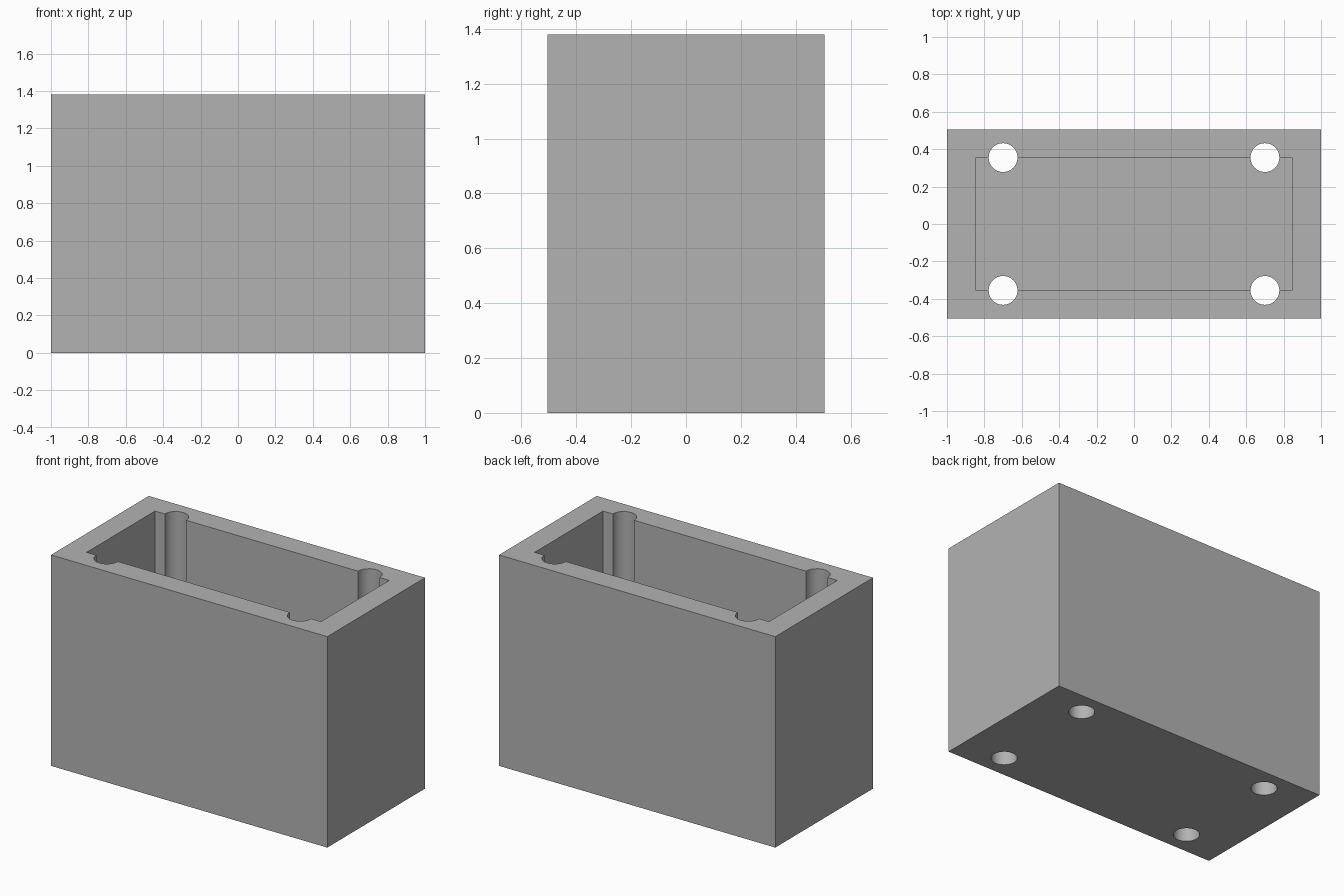
import bpy

old = bpy.data.objects.get("Cube")
if old:
    bpy.data.objects.remove(old, do_unlink=True)

WIDTH, DEPTH, HEIGHT = 2.0, 1.01, 1.38
WALL, FLOOR = 0.152, 0.15
HOLE_X, HOLE_Y, HOLE_R = 0.7, 0.355, 0.077

grey = bpy.data.materials.new("plain grey")
grey.use_nodes = True
colour = (0.45, 0.45, 0.45, 1)
grey.diffuse_color = colour
grey.node_tree.nodes["Principled BSDF"].inputs["Base Color"].default_value = colour


def box(name, size, bottom):
    bpy.ops.mesh.primitive_cube_add(size=1, location=(0, 0, bottom + size[2] / 2))
    ob = bpy.context.object
    ob.name = name
    ob.scale = size
    bpy.ops.object.transform_apply(location=True, rotation=False, scale=True)
    ob.data.materials.append(grey)
    return ob


def cut(target, cutter):
    cutter.hide_render = True
    mod = target.modifiers.new(cutter.name, 'BOOLEAN')
    mod.operation = 'DIFFERENCE'
    mod.solver = 'EXACT'
    mod.object = cutter
    bpy.context.view_layer.objects.active = target
    bpy.ops.object.modifier_apply(modifier=mod.name)
    bpy.data.objects.remove(cutter, do_unlink=True)


# Open-topped housing
housing = box("housing", (WIDTH, DEPTH, HEIGHT), 0)
cut(housing, box("cavity_cutter", (WIDTH - 2 * WALL, DEPTH - 2 * WALL, HEIGHT), FLOOR))

# Round bolt channels running through the long walls and the floor
for sx in (-1, 1):
    for sy in (-1, 1):
        bpy.ops.mesh.primitive_cylinder_add(
            vertices=48, radius=HOLE_R, depth=HEIGHT * 2,
            location=(sx * HOLE_X, sy * HOLE_Y, HEIGHT / 2))
        channel = bpy.context.object
        channel.name = "bolt_channel_cutter"
        channel.data.materials.append(grey)
        cut(housing, channel)

# Smooth channels with crisp edges
bpy.ops.object.select_all(action='DESELECT')
housing.select_set(True)
bpy.context.view_layer.objects.active = housing
bpy.ops.object.shade_smooth_by_angle(angle=0.5)
